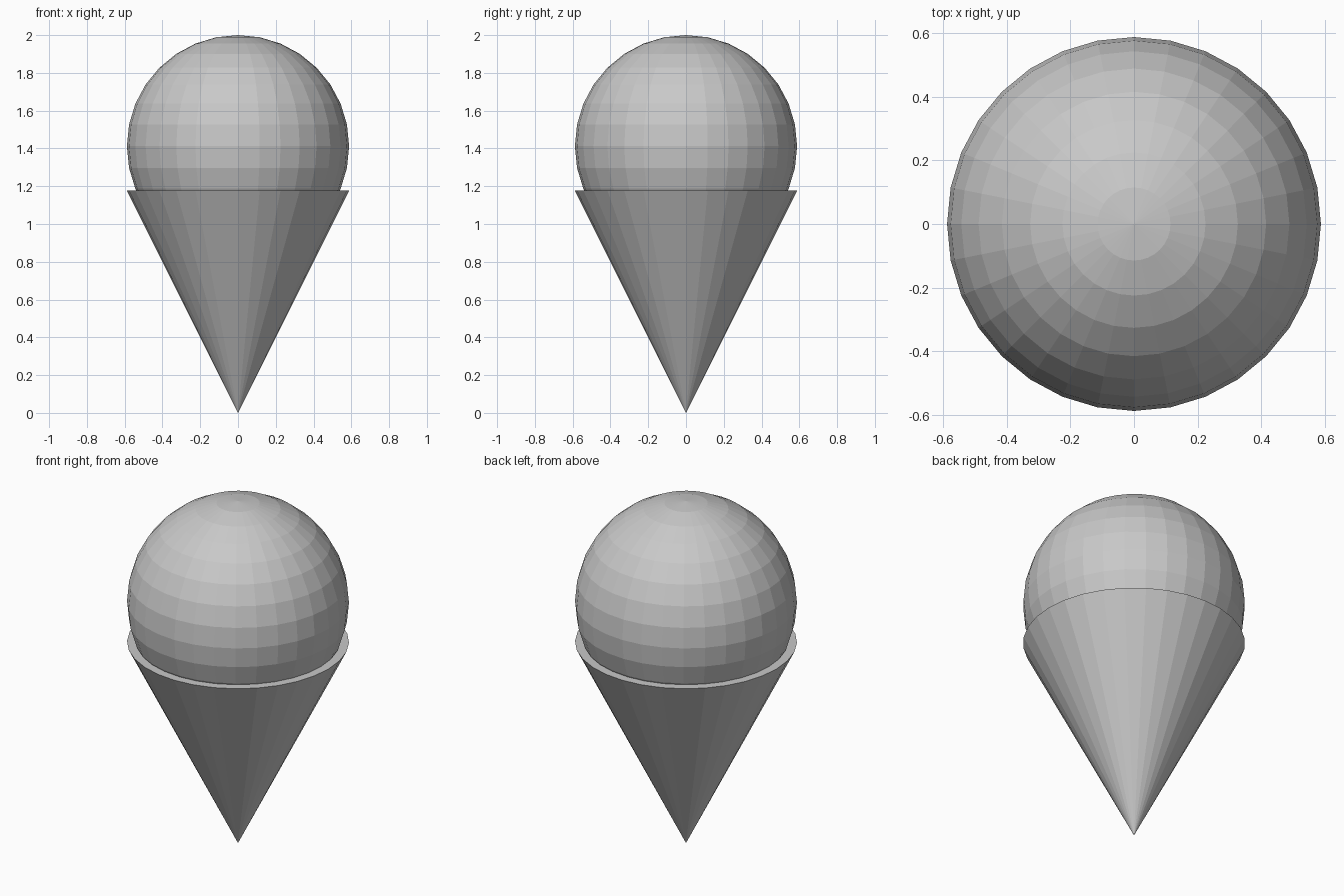
import bpy

cube = bpy.data.objects.get("Cube")
if cube:
    bpy.data.objects.remove(cube, do_unlink=True)

RADIUS = 2 / 3.4
CONE_HEIGHT = 2 * RADIUS
SCOOP_CENTRE = 2 - RADIUS
SIDES = 32

# One plain grey for both parts
grey = bpy.data.materials.new("light_grey")
grey.use_nodes = True
colour = (0.58, 0.58, 0.58, 1)
grey.diffuse_color = colour
grey.node_tree.nodes["Principled BSDF"].inputs["Base Color"].default_value = colour


def finish(name):
    obj = bpy.context.object
    obj.name = name
    obj.data.name = name
    obj.data.materials.append(grey)


# Closed cone, standing on its tip
bpy.ops.mesh.primitive_cone_add(
    vertices=SIDES, radius1=0, radius2=RADIUS, depth=CONE_HEIGHT,
    location=(0, 0, CONE_HEIGHT / 2))
finish("cone")

# Faceted round scoop sunk into the cone
bpy.ops.mesh.primitive_uv_sphere_add(
    segments=SIDES, ring_count=SIDES // 2, radius=RADIUS,
    location=(0, 0, SCOOP_CENTRE))
finish("scoop")
